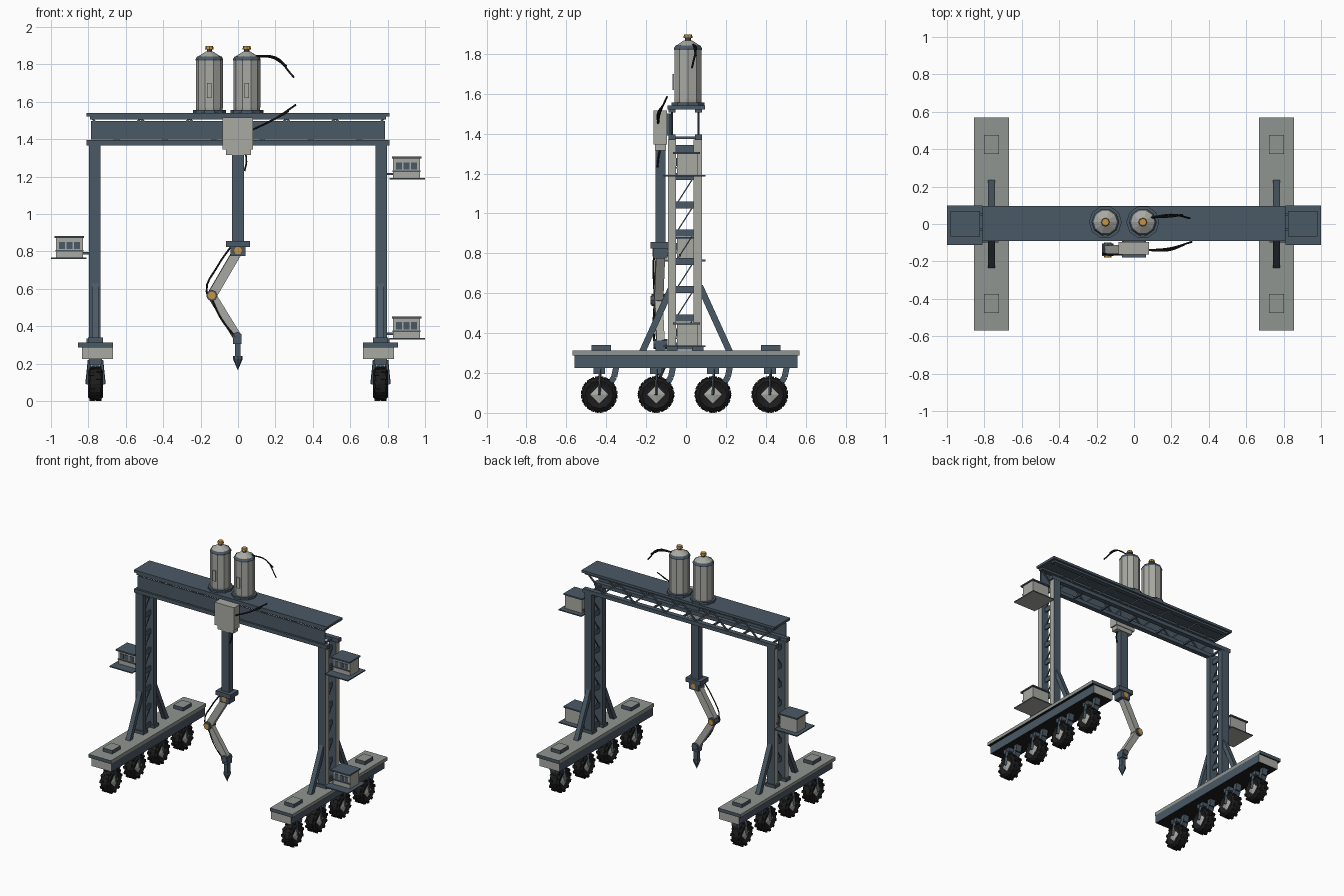
import bpy, bmesh, math
from mathutils import Vector, Matrix

if "Cube" in bpy.data.objects:
    bpy.data.objects.remove(bpy.data.objects["Cube"], do_unlink=True)


def material(name, rgb):
    m = bpy.data.materials.new(name)
    m.use_nodes = True
    m.diffuse_color = (*rgb, 1)
    m.node_tree.nodes["Principled BSDF"].inputs["Base Color"].default_value = (*rgb, 1)
    return m


SLATE = material("slate steel", (0.07, 0.10, 0.13))
LIGHT = material("light grey paint", (0.40, 0.40, 0.37))
DECK = material("deck grey", (0.28, 0.30, 0.28))
BLACK = material("black rubber", (0.012, 0.012, 0.013))
GOLD = material("gold fittings", (0.55, 0.30, 0.06))


def finish(name, bm, mats, rule=None):
    bmesh.ops.recalc_face_normals(bm, faces=bm.faces)
    if rule:
        for f in bm.faces:
            f.material_index = rule(f)
    me = bpy.data.meshes.new(name)
    bm.to_mesh(me)
    bm.free()
    for m in mats:
        me.materials.append(m)
    ob = bpy.data.objects.new(name, me)
    bpy.context.collection.objects.link(ob)
    return ob


def box(name, xs, ys, zs, *mats, rule=None):
    lo, hi = [Vector((sorted(xs)[i], sorted(ys)[i], sorted(zs)[i])) for i in (0, 1)]
    bm = bmesh.new()
    bmesh.ops.create_cube(bm, size=1, matrix=Matrix.Translation((lo + hi) / 2) @ Matrix.Diagonal((*(hi - lo), 1)))
    return finish(name, bm, mats, rule)


def add_bar(bm, p, q, w, d):
    p, q = Vector(p), Vector(q)
    rot = (q - p).to_track_quat('Z', 'Y').to_matrix().to_4x4()
    size = Matrix.Diagonal((w, d, (q - p).length, 1))
    bmesh.ops.create_cube(bm, size=1, matrix=Matrix.Translation((p + q) / 2) @ rot @ size)


def bars(name, segments, w, d, mat):
    bm = bmesh.new()
    for p, q in segments:
        add_bar(bm, p, q, w, d)
    return finish(name, bm, [mat])


def lathe(name, profile, sides, mats, loc=(0, 0, 0), axis='Z', rule=None):
    """Revolve (radius, height) points around an axis."""
    bm = bmesh.new()
    verts = [bm.verts.new((r, 0, h)) for r, h in profile]
    edges = [bm.edges.new(e) for e in zip(verts, verts[1:])]
    bmesh.ops.spin(bm, geom=verts + edges, axis=(0, 0, 1), cent=(0, 0, 0), angle=math.tau, steps=sides)
    bmesh.ops.remove_doubles(bm, verts=bm.verts, dist=0.0005)
    turn = {'Z': Matrix(), 'X': Matrix.Rotation(math.pi / 2, 4, 'Y'), 'Y': Matrix.Rotation(math.pi / 2, 4, 'X')}
    bmesh.ops.transform(bm, matrix=turn[axis], verts=bm.verts)
    ob = finish(name, bm, mats, rule)
    ob.location = loc
    return ob


def disc(name, r, half, sides, mat, loc, axis):
    return lathe(name, [(0, -half), (r, -half), (r, half), (0, half)], sides, [mat], loc, axis)


def cable(name, pts, r=0.005):
    cu = bpy.data.curves.new(name, 'CURVE')
    cu.dimensions = '3D'
    cu.bevel_depth, cu.bevel_resolution, cu.resolution_u = r, 0, 4
    sp = cu.splines.new('BEZIER')
    sp.bezier_points.add(len(pts) - 1)
    for b, p in zip(sp.bezier_points, pts):
        b.co = p
        b.handle_left_type = b.handle_right_type = 'AUTO'
    cu.materials.append(BLACK)
    ob = bpy.data.objects.new(name, cu)
    bpy.context.collection.objects.link(ob)


# Overhead beam: deck, rails, front web and lattice
box("beam_top_plate", (-.81, .81), (-.092, .096), (1.522, 1.54), SLATE)
for y, side in ((-.07, "front"), (.063, "back")):
    box(side + "_upper_rail", (-.79, .79), (y - .018, y + .018), (1.507, 1.522), SLATE)
    box(side + "_lower_rail", (-.81, .81), (y - .018, y + .018), (1.367, 1.395), SLATE)
    step = 1.56 / 12
    zig = [(-.78 + i * step, y, 1.39 if i % 2 else 1.51) for i in range(13)]
    bars(side + "_beam_lattice", list(zip(zig, zig[1:])), .01, .01, SLATE)
box("beam_front_web", (-.787, .787), (-.082, -.074), (1.4, 1.498), SLATE)
bars("beam_cross_ties", [((x / 4, -.07, 1.38), (x / 4, .063, 1.38)) for x in range(-3, 4)], .012, .012, SLATE)

# Wheel, shared by all eight positions
tire = lathe("wheel_tire", [(.045, -.03), (.07, -.04), (.087, -.026), (.09, 0), (.087, .026),
                            (.07, .04), (.045, .03), (.045, -.03)], 12, [BLACK], axis='X')
bm = bmesh.new()
bm.from_mesh(tire.data)
for i in range(12):
    for s in (-1, 1):
        a = (i + s / 4) * math.tau / 12
        mat = Matrix.Rotation(a, 4, 'X') @ Matrix.Translation((s * .018, 0, .086)) @ Matrix.Diagonal((.03, .018, .012, 1))
        bmesh.ops.create_cube(bm, size=1, matrix=mat)
bm.to_mesh(tire.data)
bm.free()
hub = lathe("wheel_hub", [(0, -.032), (.05, -.03), (.05, .03), (0, .032)], 12, [BLACK], axis='X')
diamond = lathe("wheel_hub_cap", [(0, -.041), (.045, -.031), (.045, .031), (0, .041)], 4, [LIGHT], axis='X')
wheel_parts = [tire, hub, diamond]

for s, side in ((1, "left"), (-1, "right")):
    cx = s * .762

    # Wheeled base
    box(side + "_base_body", (s * .668, s * .835), (-.56, .56), (.225, .288), SLATE, LIGHT, BLACK,
        rule=lambda f: 2 if f.normal.z < -.5 else 1 if abs(f.normal.y) > .5 else 0)
    box(side + "_base_deck", (s * .668, s * .856), (-.57, .57), (.288, .313), DECK, SLATE, BLACK,
        rule=lambda f: 2 if f.normal.z < -.5 else 1 if abs(f.normal.y) > .5 else 0)
    for y in (-.425, .425):
        box(side + "_deck_hatch", (cx - .04, cx + .04), (y - .05, y + .05), (.31, .34), SLATE, DECK,
            rule=lambda f: int(f.normal.z > .5))
    for y in (-.435, -.15, .135, .42):
        for part in wheel_parts:
            ob = bpy.data.objects.new(side + "_" + part.name, part.data)
            ob.location = (cx, y, .092)
            bpy.context.collection.objects.link(ob)
        box(side + "_wheel_mount", (cx - .035, cx + .035), (y - .03, y + .03), (.195, .225), SLATE)
        for o in (-.045, .045):
            bars(side + "_wheel_fork", [((cx + o, y, .09), (cx + o * .7, y + .005, .22))], .008, .018, SLATE)
        bars(side + "_suspension_arm", [((cx, y + .05, .14), (cx, y + .075, .18)),
                                        ((cx, y + .075, .18), (cx, y + .085, .23))], .045, .03, SLATE)

    # Legs with ladder and diagonal braces
    for y0, y1 in ((-.09, -.05), (.038, .08)):
        box(side + "_leg_post", (s * .735, s * .797), (y0, y1), (.31, 1.37), SLATE, LIGHT,
            rule=lambda f: int(f.normal.x * s > .5))
        box(side + "_leg_foot", (s * .725, s * .81), (y0 - .008, y1 + .008), (.31, .335), SLATE)
    rungs = [.335 + .1415 * i for i in range(8)]
    bars(side + "_leg_rungs", [((cx, -.055, z), (cx, .045, z)) for z in rungs], .012, .035, SLATE)
    bars(side + "_leg_lattice", [((cx, -.05, z), (cx, .04, z + .1415)) for z in rungs[:-1]], .006, .006, SLATE)
    for d in (-1, 1):
        bars(side + "_leg_brace", [((cx, d * .07, .635), (cx, d * .22, .305))], .035, .032, SLATE)

for part in wheel_parts:
    bpy.data.objects.remove(part)

# Control cabins hung outside the legs
for s, z in ((1, 1.185), (1, .33), (-1, .76)):
    x = lambda a, b: (s * a, s * b)
    box("cabin_platform", x(.81, 1), (-.112, .098), (z, z + .008), SLATE, LIGHT,
        rule=lambda f: int(f.normal.z < -.5))
    box("cabin_body", x(.83, .972), (-.045, .06), (z + .008, z + .112), LIGHT)
    box("cabin_roof", x(.823, .98), (-.066, .07), (z + .112, z + .122), SLATE)
    box("cabin_sill", x(.826, .976), (-.052, -.045), (z + .04, z + .048), SLATE)
    for i in range(3):
        a = .846 + i * .04
        box("cabin_window", x(a, a + .03), (-.049, -.044), (z + .054, z + .092), SLATE)
    bars("cabin_bracket", [((s * .79, y, z + .03), (s * .84, y, z + .03)) for y in (-.03, .05)], .012, .012, SLATE)

# Storage tanks
for x in (-.153, .047):
    at = (x, .01, 0)
    lathe("tank_base", [(0, 1.538), (.088, 1.538), (.088, 1.556), (0, 1.556)], 10, [SLATE], at)
    lathe("tank_body", [(0, 1.55), (.07, 1.55), (.072, 1.57), (.072, 1.82), (.062, 1.842), (.02, 1.868), (0, 1.868)],
          10, [LIGHT], at)
    lathe("tank_shoulder_band", [(.064, 1.838), (.074, 1.82), (.074, 1.828), (.066, 1.842)], 10, [SLATE], at)
    lathe("tank_neck", [(0, 1.86), (.014, 1.86), (.014, 1.882), (0, 1.882)], 8, [SLATE], at)
    lathe("tank_cap", [(0, 1.88), (.023, 1.88), (.02, 1.898), (0, 1.898)], 8, [GOLD], at)
    box("tank_gauge", (x - .012, x + .012), (-.068, -.06), (1.62, 1.7), LIGHT)

# Carriage and mast of the hanging arm
ay = -.128
box("carriage_box", (-.083, .08), (-.162, -.095), (1.345, 1.517), LIGHT)
box("carriage_skirt", (-.065, .07), (-.155, -.1), (1.315, 1.345), LIGHT)
box("carriage_hanger", (-.06, .06), (-.1, -.07), (1.39, 1.5), SLATE)
box("mast", (-.032, .032), (-.152, -.104), (.85, 1.32), SLATE)
box("mast_collar", (-.063, .063), (-.178, -.085), (.825, .857), SLATE)
box("shoulder_block", (-.04, .04), (-.165, -.092), (.775, .825), SLATE)

# Two-part arm with joints, wrist and pointed tool
shoulder, elbow, wrist = (0, ay, .805), (-.14, ay - .01, .565), (-.005, ay, .345)
bars("upper_arm", [(shoulder, elbow)], .045, .05, LIGHT)
bars("forearm", [(elbow, wrist)], .04, .045, LIGHT)
for name, p, r in (("shoulder_joint", shoulder, .03), ("elbow_joint", elbow, .03), ("wrist_joint", wrist, .025)):
    disc(name, r, .034, 8, SLATE, p, 'Y')
    if name != "wrist_joint":
        disc(name + "_cap", r * .7, .04, 8, GOLD, p, 'Y')
box("wrist_block", (-.028, .02), (ay - .026, ay + .026), (.305, .36), SLATE)
box("tool_stem", (-.016, .014), (ay - .016, ay + .016), (.235, .31), SLATE)
lathe("tool_tip", [(0, .165), (.026, .225), (.026, .24), (0, .245)], 8, [SLATE], (-.001, ay, 0))

# Loose hoses and cables
cable("upper_arm_hose", [(-.035, ay - .03, .83), (-.11, ay - .035, .72), (-.168, ay - .03, .585), (-.14, ay - .03, .545)])
cable("forearm_hose", [(-.14, ay - .03, .545), (-.09, ay - .035, .44), (-.012, ay - .03, .34)])
cable("carriage_drop_hose", [(.04, ay, 1.33), (.045, ay - .01, 1.28), (.035, ay - .015, 1.23)])
for k in (0, 1):
    cable("tank_hose", [(.09, .035, 1.845), (.2, .04 + k * .01, 1.838 - k * .008), (.26 + k * .04, .05 - k * .02, 1.79 - k * .06)])
    cable("carriage_hose", [(.075, -.14, 1.45), (.19, -.14 + k * .01, 1.505), (.27 + k * .04, -.11 + k * .015, 1.55 + k * .035)])
